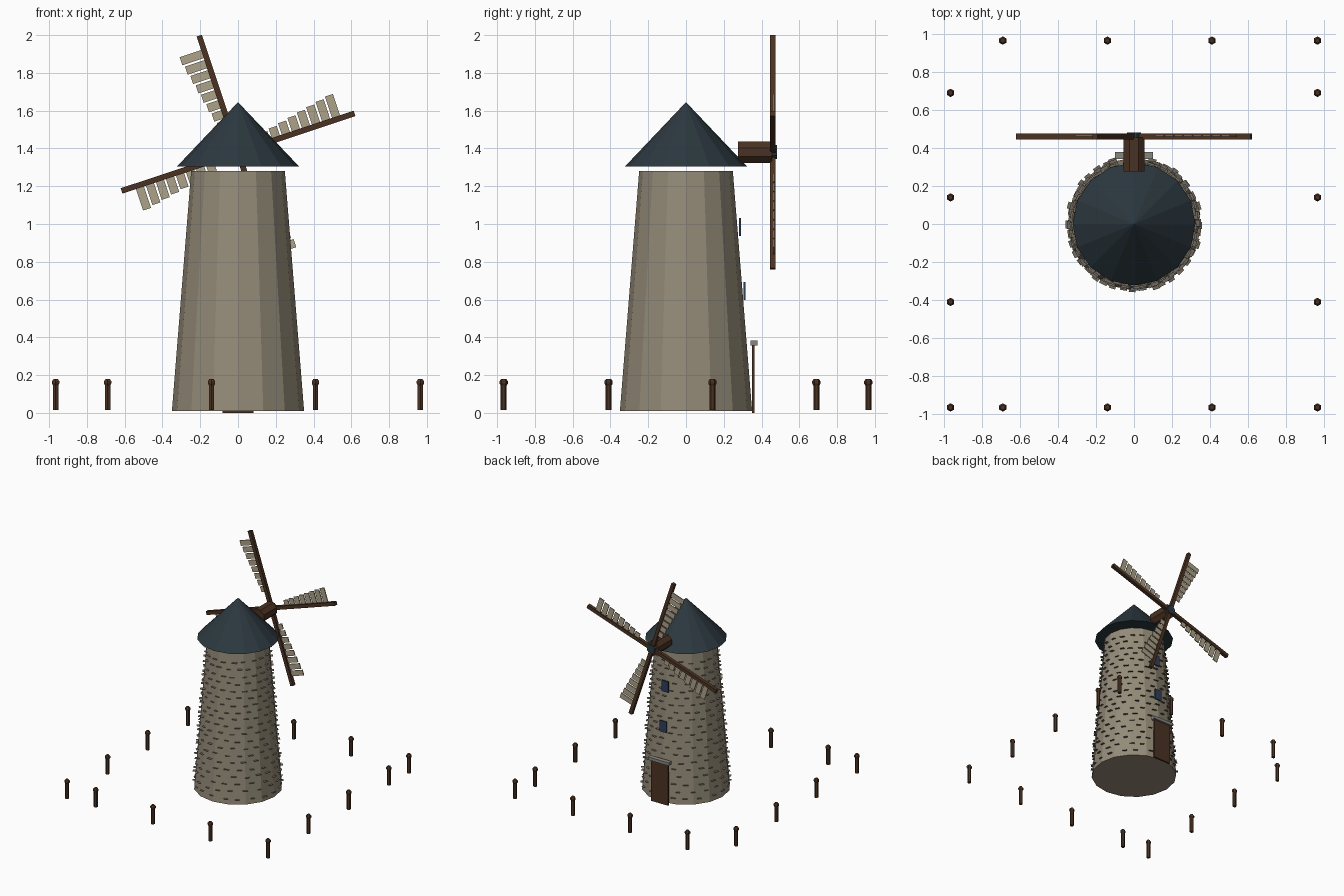
import bpy, bmesh, math, random
from mathutils import Matrix, Vector

if "Cube" in bpy.data.objects:
    bpy.data.objects.remove(bpy.data.objects["Cube"])

random.seed(4)


def material(name, rgb):
    m = bpy.data.materials.new(name)
    m.diffuse_color = (*rgb, 1)
    m.use_nodes = True
    m.node_tree.nodes["Principled BSDF"].inputs["Base Color"].default_value = m.diffuse_color
    return m


STONE = material("stone", (0.30, 0.26, 0.19))
DARK_STONE = material("dark_stone", (0.16, 0.14, 0.11))
SLATE = material("slate", (0.025, 0.04, 0.05))
WOOD = material("wood", (0.07, 0.032, 0.016))
CANVAS = material("canvas", (0.42, 0.36, 0.25))
GLASS = material("glass", (0.03, 0.05, 0.10))
LINTEL = material("lintel", (0.25, 0.24, 0.21))


def finish(name, bm, mat):
    me = bpy.data.meshes.new(name)
    bm.to_mesh(me)
    bm.free()
    me.materials.append(mat)
    ob = bpy.data.objects.new(name, me)
    bpy.context.collection.objects.link(ob)
    return ob


def add_box(bm, centre, size, mat=Matrix()):
    bmesh.ops.create_cube(bm, size=1, matrix=mat @ Matrix.Translation(centre)
                          @ Matrix.Diagonal((*size, 1)))


def add_cone(bm, sides, r1, r2, z1, z2, mat=Matrix()):
    bmesh.ops.create_cone(bm, cap_ends=True, segments=sides, radius1=r1, radius2=r2,
                          depth=z2 - z1, matrix=mat @ Matrix.Translation((0, 0, (z1 + z2) / 2)))


def box(name, centre, size, mat):
    bm = bmesh.new()
    add_box(bm, centre, size)
    return finish(name, bm, mat)


def cone(name, sides, r1, r2, z1, z2, mat, place=Matrix()):
    bm = bmesh.new()
    add_cone(bm, sides, r1, r2, z1, z2, place)
    return finish(name, bm, mat)


# Tower and roof (a narrow gap is left under the eaves)
Z0, Z1, R0, R1 = 0.01, 1.28, 0.35, 0.248
cone("tower", 16, R0, R1, Z0, Z1, STONE)
cone("roof", 16, 0.323, 0, 1.305, 1.645, SLATE)

# Flat stone ledges in staggered rows around the tower
bm = bmesh.new()
ROWS, COLS = 20, 20
for row in range(ROWS):
    z = 0.06 + row * 0.06
    r = R0 + (R1 - R0) * (z - Z0) / (Z1 - Z0)
    for col in range(COLS):
        a = math.tau * (col + 0.5 * (row % 2) + random.uniform(-0.15, 0.15)) / COLS
        if abs(math.sin(a / 2 - math.pi / 4)) < 0.13 and z < 0.4:
            continue
        rot = Matrix.Rotation(a, 4, 'Z')
        zz = z + random.uniform(-0.008, 0.008)
        w = random.uniform(0.016, 0.022)
        out = r + random.uniform(0.010, 0.018)
        bm.faces.new([bm.verts.new(rot @ Vector(p)) for p in
                      ((r - 0.02, -w, zz), (out, -w, zz), (out, w, zz), (r - 0.02, w, zz))])
finish("stone_ledges", bm, DARK_STONE)

# Door, lintel and windows on the sail side
box("door", (0, 0.356, 0.18), (0.165, 0.015, 0.36), WOOD)
box("door_lintel", (0, 0.36, 0.369), (0.20, 0.038, 0.026), LINTEL)
box("lower_window", (0, 0.309, 0.645), (0.065, 0.01, 0.095), GLASS)
box("upper_window", (0, 0.285, 0.985), (0.065, 0.01, 0.095), GLASS)

# Sail axle and hub, lying along y
HUB = Vector((0, 0.46, 1.38))
along_y = Matrix.Translation((0, 0, HUB.z)) @ Matrix.Rotation(-math.pi / 2, 4, 'X') \
    @ Matrix.Rotation(math.pi / 8, 4, 'Z')
cone("axle", 8, 0.061, 0.061, 0.275, 0.455, WOOD, along_y)
cone("hub", 8, 0.04, 0.04, 0.445, 0.482, SLATE, along_y)

# Four sail arms, each with slats widening outward on one side
arms, slats = bmesh.new(), bmesh.new()
for i in range(4):
    turn = Matrix.Translation(HUB) @ Matrix.Rotation(-math.radians(18.4 + 90 * i), 4, 'Y')
    add_box(arms, (0.325, 0, 0), (0.65, 0.03, 0.03), turn)
    for k in range(8):
        length = 0.045 + 0.011 * k
        add_box(slats, (0.16 + 0.056 * k, 0.004, 0.012 + length / 2),
                (0.045, 0.008, length), turn)
finish("sail_arms", arms, WOOD)
finish("sail_slats", slats, CANVAS)

# Ring of fence posts with faceted rounded heads
steps = (-0.69, -0.14, 0.41)
E = 0.965
spots = [(x, y) for x in steps for y in (-E, E)]
spots += [(x, -y) for y in steps for x in (-E, E)]
spots += [(-E, -E), (E, -E), (E, E)]
posts = bmesh.new()
for x, y in spots:
    at = Matrix.Translation((x, y, 0))
    add_cone(posts, 6, 0.016, 0.016, 0.015, 0.15, at)
    add_cone(posts, 6, 0.016, 0.022, 0.145, 0.155, at)
    add_cone(posts, 6, 0.022, 0.022, 0.155, 0.168, at)
    add_cone(posts, 6, 0.022, 0.013, 0.168, 0.18, at)
finish("fence_posts", posts, WOOD)
